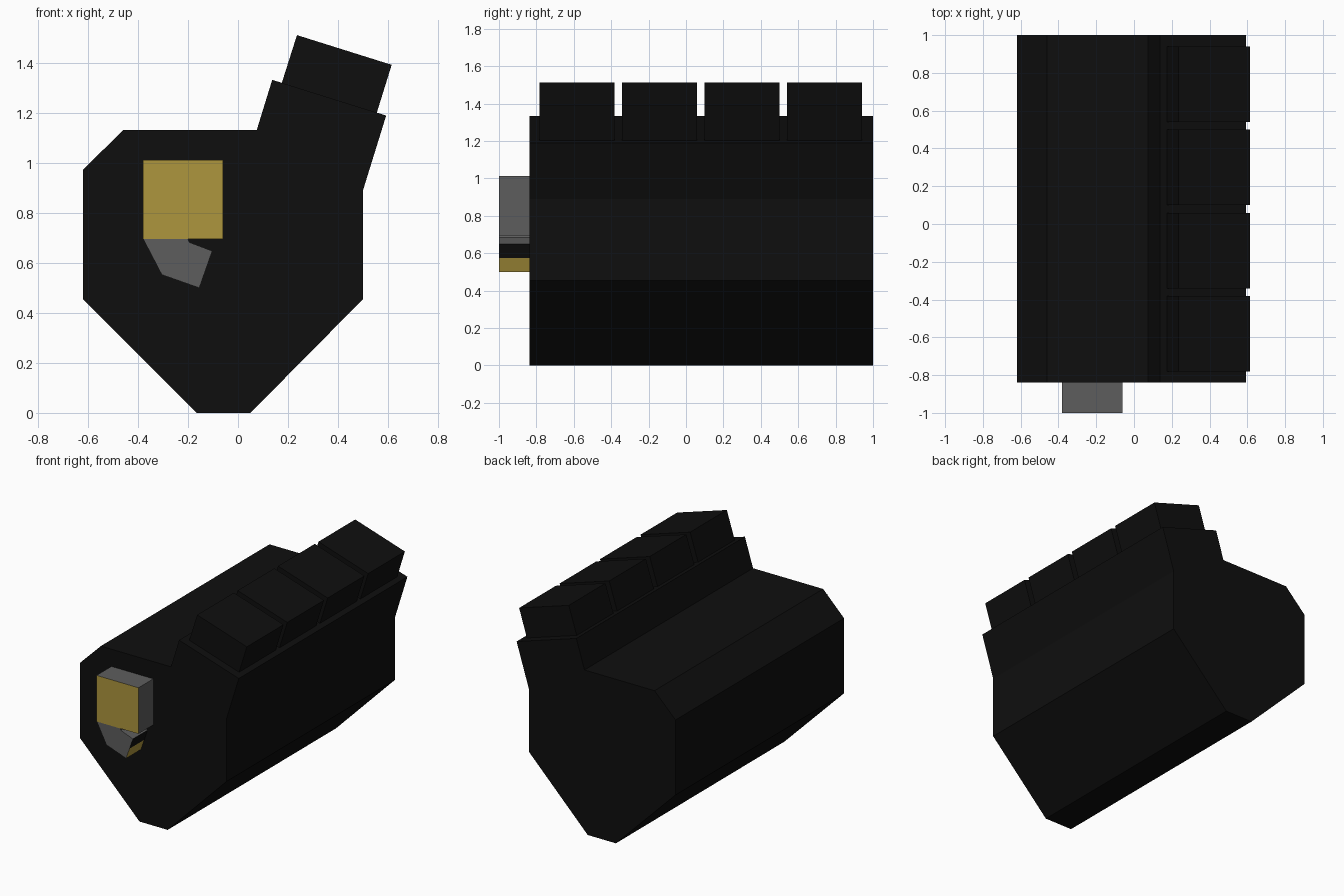
import bpy

if "Cube" in bpy.data.objects:
    bpy.data.objects.remove(bpy.data.objects["Cube"])


def material(name, r, g, b):
    m = bpy.data.materials.new(name)
    m.diffuse_color = (r, g, b, 1.0)
    m.use_nodes = True
    m.node_tree.nodes["Principled BSDF"].inputs["Base Color"].default_value = m.diffuse_color
    return m


black = material("black", 0.0045, 0.0045, 0.0045)
grey = material("grey", 0.11, 0.11, 0.11)
yellow = material("yellow", 0.42, 0.305, 0.047)


def prism(name, profile, y0, y1, mats, side_slots=None, front_slot=0):
    """Extrude a counter-clockwise x-z profile from y0 (front) to y1 (back)."""
    n = len(profile)
    verts = [(x, y, z) for y in (y0, y1) for x, z in profile]
    faces = [tuple(range(n)), tuple(reversed(range(n, 2 * n)))]
    faces += [(i, i + n, (i + 1) % n + n, (i + 1) % n) for i in range(n)]
    mesh = bpy.data.meshes.new(name)
    mesh.from_pydata(verts, [], faces)
    for m in mats:
        mesh.materials.append(m)
    mesh.polygons[0].material_index = front_slot
    for side, slot in (side_slots or {}).items():
        mesh.polygons[2 + side].material_index = slot
    mesh.update()
    obj = bpy.data.objects.new(name, mesh)
    bpy.context.collection.objects.link(obj)
    return obj


# Main block with the raised, tilted bank on its right side
prism("main_block", [(-0.165, 0), (0.05, 0), (0.5, 0.455), (0.5, 0.89),
                     (0.593, 1.19), (0.137, 1.333), (0.075, 1.132),
                     (-0.46, 1.132), (-0.62, 0.973), (-0.62, 0.455)],
      -0.838, 1.0, [black])

# Row of four tilted caps on the bank
cap_profile = [(0.172, 1.31), (0.552, 1.19), (0.615, 1.393), (0.236, 1.512)]
for i in range(4):
    y = -0.782 + i * 0.441
    prism(f"cap_{i + 1}", cap_profile, y, y + 0.4, [black])

# Square housing on the front, with a yellow front plate
prism("front_housing", [(-0.38, 0.695), (-0.06, 0.695), (-0.06, 1.013), (-0.38, 1.013)],
      -1.0, -0.83, [grey, yellow], front_slot=1)

# Bent spout below it: the outlet is yellow in its lower half, black in its upper half
prism("spout", [(-0.38, 0.697), (-0.305, 0.553), (-0.155, 0.5), (-0.129, 0.574),
                (-0.103, 0.648), (-0.195, 0.683), (-0.2, 0.697)],
      -0.999, -0.83, [grey, yellow, black], side_slots={2: 1, 3: 2})
